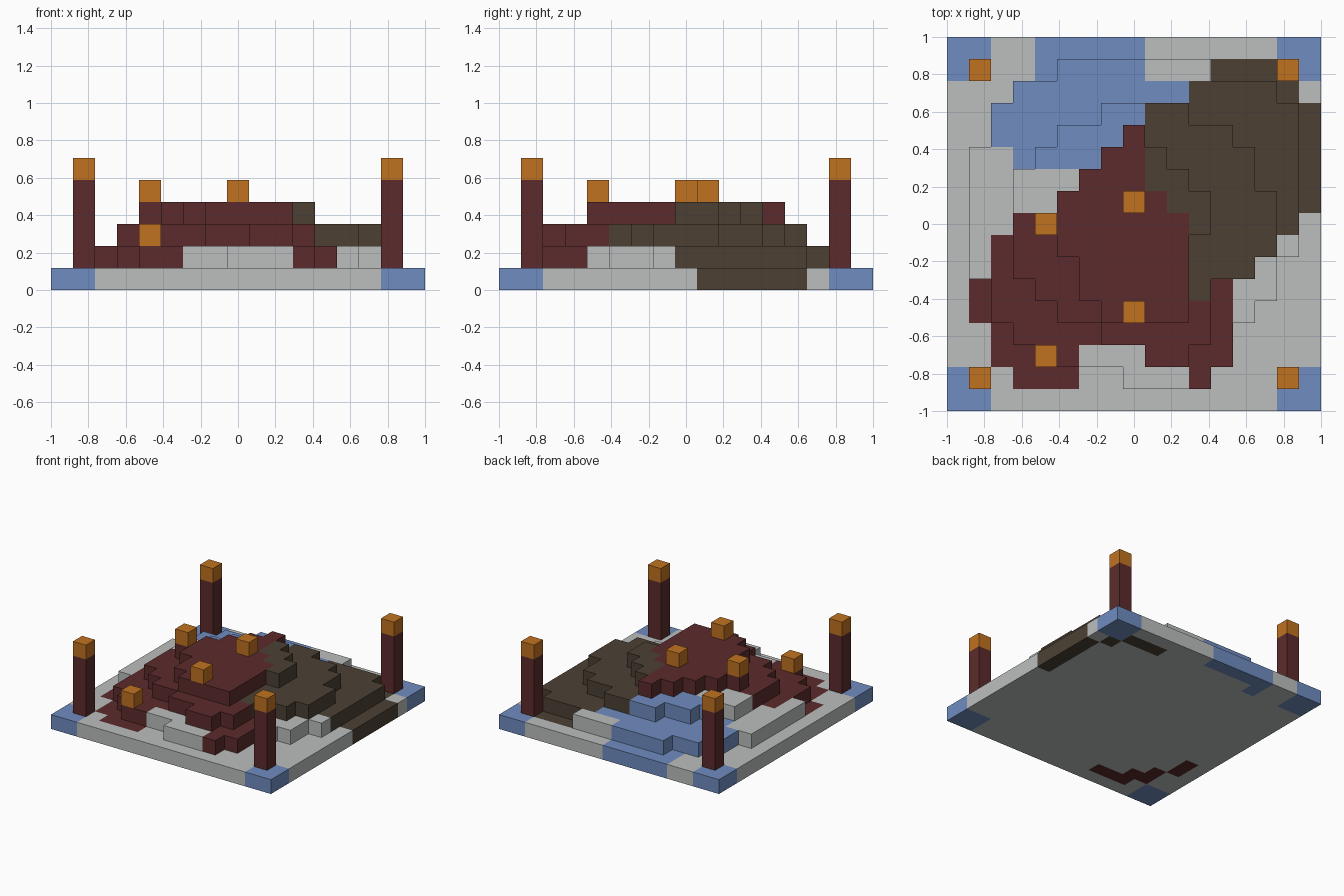
import bpy
import bmesh

cube = bpy.data.objects.get("Cube")
if cube:
    bpy.data.objects.remove(cube, do_unlink=True)

GRID = 17
CELL = 2 / GRID


def make_material(name, rgb):
    mat = bpy.data.materials.new(name)
    mat.use_nodes = True
    mat.diffuse_color = (*rgb, 1)
    for node in mat.node_tree.nodes:
        if node.type == "BSDF_PRINCIPLED":
            node.inputs["Base Color"].default_value = (*rgb, 1)
            node.inputs["Roughness"].default_value = 0.9
    return mat


STONE, ICE, CLAY, EARTH, FLAME = range(5)
materials = [
    make_material("pale stone", (0.50, 0.52, 0.515)),
    make_material("blue ice", (0.162, 0.266, 0.53)),
    make_material("dark red clay", (0.107, 0.024, 0.025)),
    make_material("brown earth", (0.072, 0.051, 0.034)),
    make_material("orange lamp", (0.527, 0.168, 0.015)),
]


def cells(first_row, *spans):
    """Cells of consecutive rows, each row given as its first and last column."""
    return {(col, row) for row, (a, b) in enumerate(spans, first_row)
            for col in range(a, b + 1)}


# Stepped footprints, from the ground slab upwards
slab = cells(0, *[(0, GRID - 1)] * GRID)
lower = cells(1, (8, 11), (4, 12), (3, 12), (2, 13), (2, 14), (1, 14), (1, 15),
              (1, 15), (1, 15), (1, 15), (1, 15), (2, 15), (2, 15), (3, 14), (5, 11))
middle = cells(2, (9, 10), (7, 11), (5, 11), (4, 11), (3, 13), (3, 14), (3, 14),
               (3, 14), (3, 13), (4, 13), (5, 12), (7, 10))
upper = cells(4, (7, 10), (6, 10), (6, 10), (5, 10), (4, 11), (5, 11),
              (6, 10), (7, 9), (8, 8))

# Coloured patches; everything else is stone
clay = cells(1, (3, 5), (2, 5), (2, 12), (1, 12), (1, 12), (2, 10), (2, 10),
             (3, 10), (5, 9), (6, 8), (7, 8), (8, 8))
clay |= cells(1, (11, 11), (9, 12))
earth = cells(5, (11, 11), (11, 13), (11, 14), (11, 15), (10, 16), (9, 16),
              (9, 16), (9, 16), (9, 16), (11, 15), (12, 14))
ice = cells(11, (3, 6), (2, 7), (2, 8), (3, 10), (4, 8), (4, 8))
for first in (0, GRID - 2):
    ice |= cells(first, (0, 1), (0, 1)) | cells(first, (15, 16), (15, 16))


def ground_colour(cell):
    for patch, colour in ((earth, EARTH), (clay, CLAY), (ice, ICE)):
        if cell in patch:
            return colour
    return STONE


def build_layer(name, area, bottom, height, colour_of, closed=False):
    """Raise a set of grid cells into one solid with only its outer faces."""
    bm = bmesh.new()
    z0, z1 = bottom * CELL, (bottom + height) * CELL

    def face(points, colour):
        verts = [bm.verts.new((x * CELL - 1, y * CELL - 1, z)) for x, y, z in points]
        bm.faces.new(verts).material_index = colour

    for c, r in sorted(area):
        colour = colour_of((c, r))
        corners = [(c, r), (c + 1, r), (c + 1, r + 1), (c, r + 1)]
        face([(x, y, z1) for x, y in corners], colour)
        if closed:
            face([(x, y, z0) for x, y in reversed(corners)], colour)
        neighbours = [(c, r - 1), (c + 1, r), (c, r + 1), (c - 1, r)]
        for i, other in enumerate(neighbours):
            if other not in area:
                a, b = corners[i], corners[(i + 1) % 4]
                face([(*a, z0), (*b, z0), (*b, z1), (*a, z1)], colour)
    bmesh.ops.remove_doubles(bm, verts=bm.verts[:], dist=CELL / 100)
    mesh = bpy.data.meshes.new(name)
    for mat in materials:
        mesh.materials.append(mat)
    bm.to_mesh(mesh)
    bm.free()
    obj = bpy.data.objects.new(name, mesh)
    bpy.context.scene.collection.objects.link(obj)
    return obj


# Ground slab: plain stone wherever the mound covers it
build_layer("ground_slab", slab, 0, 1,
            lambda cell: STONE if cell in lower else ground_colour(cell), closed=True)

# Mound terraces
for level, (name, area) in enumerate((("lower_terrace", lower),
                                      ("middle_terrace", middle),
                                      ("upper_terrace", upper)), 1):
    build_layer(name, area, level, 1, ground_colour)

# Corner posts with lamps on top
for side, col in (("right", 1), ("left", 15)):
    for end, row in (("front", 1), ("back", 15)):
        spot = {(col, row)}
        build_layer(f"{end}_{side}_post", spot, 1, 4, lambda cell: CLAY)
        build_layer(f"{end}_{side}_post_lamp", spot, 5, 1, lambda cell: FLAME, closed=True)

# Lamps standing on the mound
for name, spot, level in (("front_lamp", (4, 2), 2), ("middle_lamp", (8, 4), 4),
                          ("side_lamp", (4, 8), 4), ("back_lamp", (8, 9), 4)):
    build_layer(name, {spot}, level, 1, lambda cell: FLAME, closed=True)
